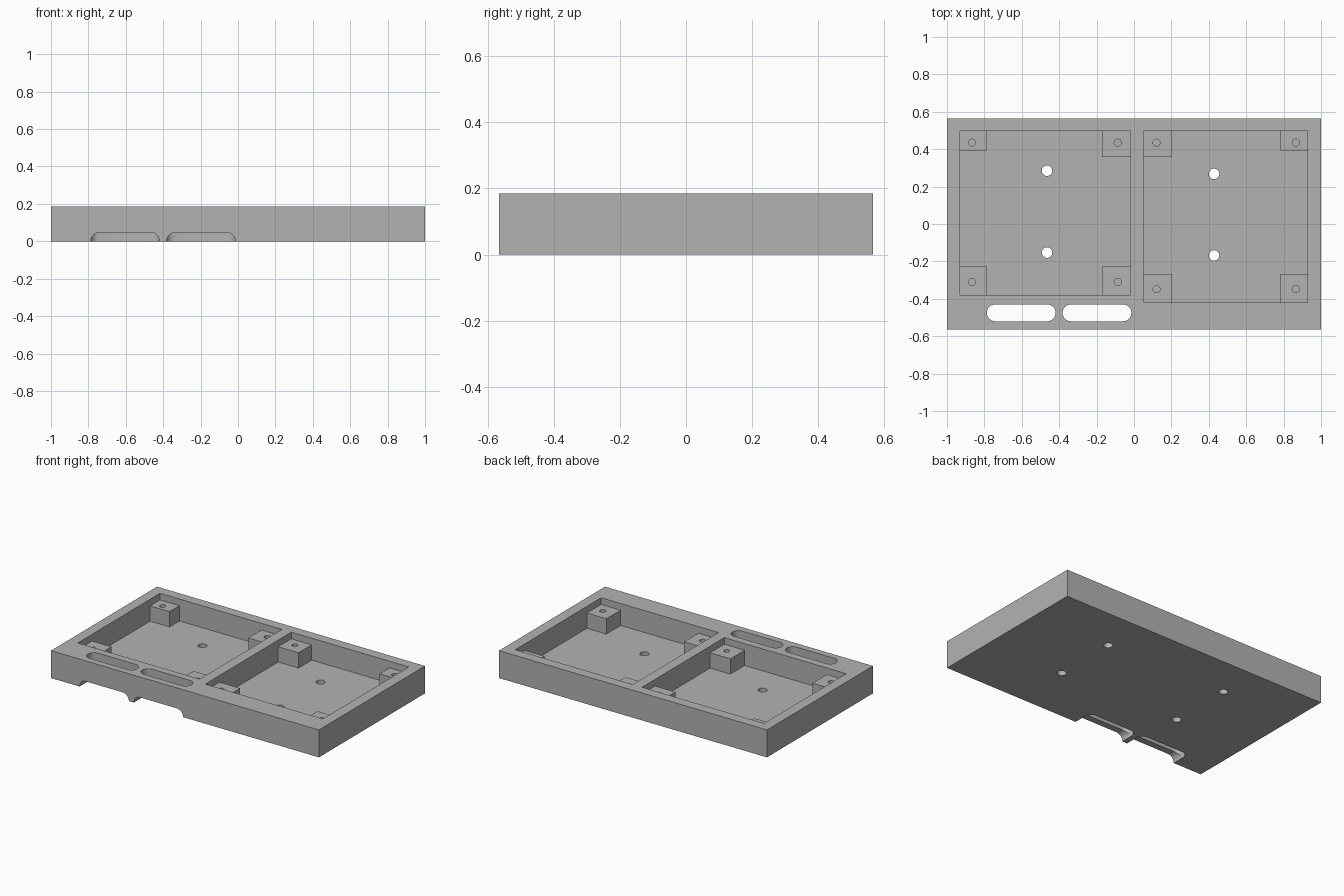
import bpy, bmesh, math
from mathutils import Matrix

if "Cube" in bpy.data.objects:
    bpy.data.objects.remove(bpy.data.objects["Cube"], do_unlink=True)

HEIGHT, FLOOR, POST_TOP = 0.185, 0.037, 0.14
EDGE = 0.565
OVER = 0.02      # overlap that keeps the boolean cuts clean

grey = bpy.data.materials.new("plain_grey")
grey.use_nodes = True
GREY = (0.45, 0.45, 0.45, 1)
grey.diffuse_color = GREY
grey.node_tree.nodes["Principled BSDF"].inputs["Base Color"].default_value = GREY


def make(name, bm):
    bmesh.ops.recalc_face_normals(bm, faces=bm.faces)
    mesh = bpy.data.meshes.new(name)
    bm.to_mesh(mesh)
    bm.free()
    mesh.materials.append(grey)
    ob = bpy.data.objects.new(name, mesh)
    bpy.context.collection.objects.link(ob)
    return ob


def box(name, x0, x1, y0, y1, z0, z1):
    bm = bmesh.new()
    bmesh.ops.create_cube(bm, size=1)
    for v in bm.verts:
        v.co = ((x0 + x1) / 2 + v.co.x * (x1 - x0),
                (y0 + y1) / 2 + v.co.y * (y1 - y0),
                (z0 + z1) / 2 + v.co.z * (z1 - z0))
    return make(name, bm)


def hole(name, x, y, radius, z0, z1):
    bm = bmesh.new()
    bmesh.ops.create_cone(bm, cap_ends=True, segments=32, radius1=radius,
                          radius2=radius, depth=z1 - z0,
                          matrix=Matrix.Translation((x, y, (z0 + z1) / 2)))
    return make(name, bm)


def capsule(name, x0, x1, radius, depth, matrix):
    """Rounded slot outline along x, extruded by depth and then placed."""
    bm = bmesh.new()
    n = 16
    verts = []
    for cx, start in ((x1 - radius, -math.pi / 2), (x0 + radius, math.pi / 2)):
        for i in range(n + 1):
            a = start + math.pi * i / n
            verts.append(bm.verts.new((cx + radius * math.cos(a),
                                       radius * math.sin(a), 0)))
    face = bm.faces.new(verts)
    ext = bmesh.ops.extrude_face_region(bm, geom=[face])["geom"]
    bmesh.ops.translate(bm, vec=(0, 0, depth),
                        verts=[g for g in ext if isinstance(g, bmesh.types.BMVert)])
    bm.transform(matrix)
    return make(name, bm)


def combine(target, tool, operation="DIFFERENCE"):
    mod = target.modifiers.new("cut", "BOOLEAN")
    mod.operation, mod.solver, mod.object = operation, "EXACT", tool
    bpy.context.view_layer.objects.active = target
    bpy.ops.object.modifier_apply(modifier=mod.name)
    bpy.data.objects.remove(tool, do_unlink=True)


tray = box("tray", -1, 1, -EDGE, EDGE, 0, HEIGHT)

# Pockets: x0, x1, y0, y1, then the post hole x pair, y pair
pockets = [
    ((-0.93, -0.02, -0.38, 0.497), (-0.867, -0.087), (-0.31, 0.435)),
    ((0.05, 0.927, -0.42, 0.497), (0.12, 0.865), (-0.348, 0.435)),
]
for (x0, x1, y0, y1), hole_xs, hole_ys in pockets:
    combine(tray, box("pocket_cutter", x0, x1, y0, y1, FLOOR, HEIGHT + OVER))

# Corner posts, sunk a little into walls and floor, with blind screw holes
for (x0, x1, y0, y1), hole_xs, hole_ys in pockets:
    for i, hx in enumerate(hole_xs):
        for j, hy in enumerate(hole_ys):
            outer = (i == 0) == (x0 < -0.5)
            w = 0.145 if outer else 0.152
            d = 0.105 if outer and j else (0.14 if j else 0.152)
            px = (x0 - OVER, x0 + w) if i == 0 else (x1 - w, x1 + OVER)
            py = (y0 - OVER, y0 + d) if j == 0 else (y1 - d, y1 + OVER)
            combine(tray, box("post", *px, *py, FLOOR - OVER, POST_TOP), "UNION")
            combine(tray, hole("screw_hole", hx, hy, 0.019, FLOOR + 0.003, POST_TOP + OVER))

# Mounting holes through the pocket floors
for x, y in ((-0.465, 0.285), (-0.465, -0.153), (0.428, 0.268), (0.428, -0.168)):
    combine(tray, hole("floor_hole", x, y, 0.028, -OVER, FLOOR + OVER))

# Two upright slots, each met by a rounded channel from the front edge
SLOT_Y, SLOT_R = -0.475, 0.045
for x0, x1 in ((-0.787, -0.419), (-0.382, -0.014)):
    combine(tray, capsule("slot_cutter", x0, x1, SLOT_R, HEIGHT + 2 * OVER,
                          Matrix.Translation((0, SLOT_Y, -OVER))))
    place = Matrix.Translation((0, SLOT_Y, 0)) @ Matrix.Rotation(math.pi / 2, 4, "X")
    combine(tray, capsule("channel_cutter", x0, x1, 0.047, EDGE + SLOT_Y + OVER, place))

# One material, smooth curved walls, sharp edges
tray.data.materials.clear()
tray.data.materials.append(grey)
for p in tray.data.polygons:
    p.material_index = 0
bpy.ops.object.select_all(action="DESELECT")
tray.select_set(True)
bpy.context.view_layer.objects.active = tray
bpy.ops.object.shade_smooth_by_angle(angle=math.radians(30))
